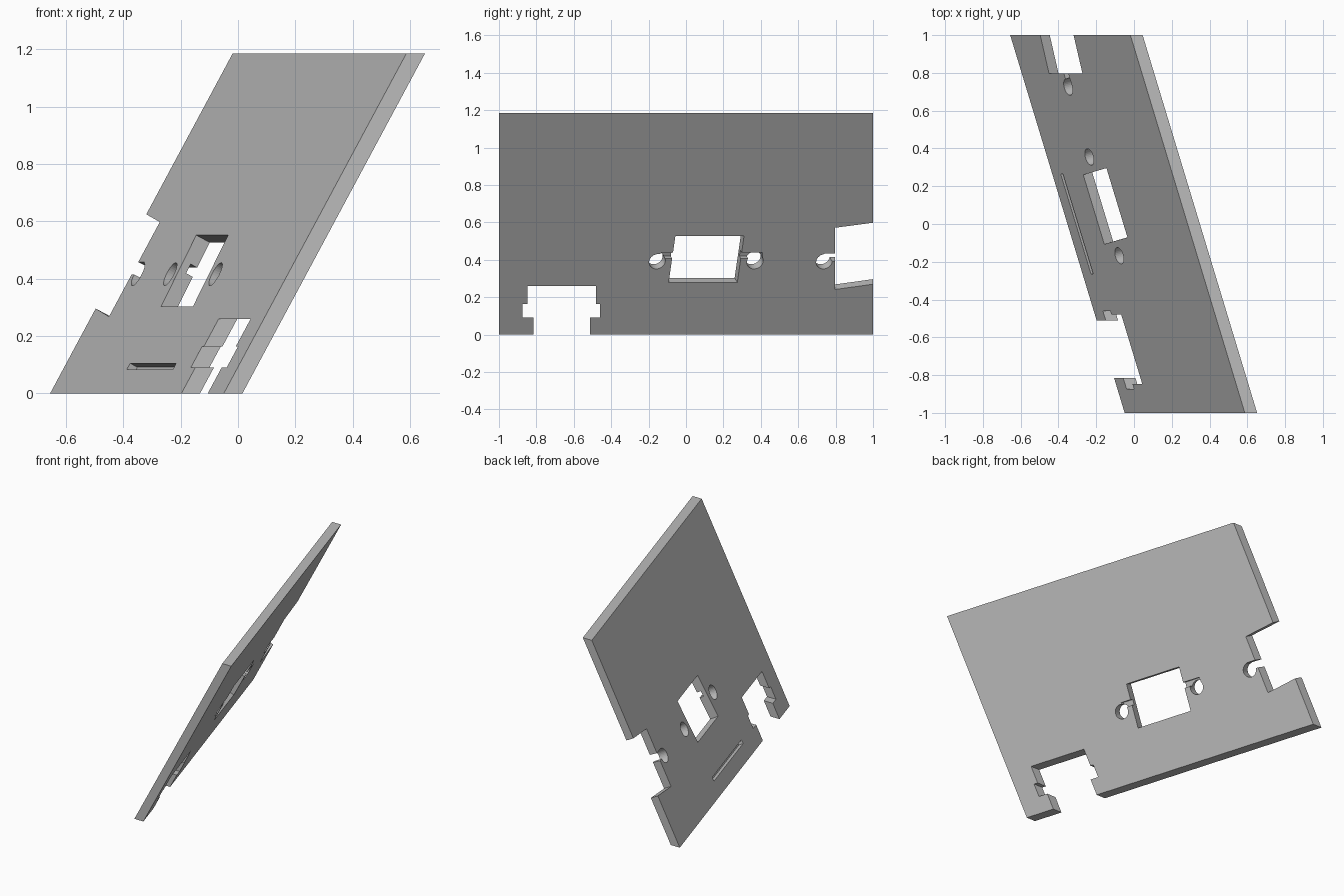
import bpy, bmesh, math
from mathutils import Vector

cube = bpy.data.objects.get("Cube")
if cube:
    bpy.data.objects.remove(cube, do_unlink=True)

# Slanted sheet: x rises with z and falls with y
SLOPE_Y, SLOPE_Z, START_X, THICK = -0.303, 0.537, -0.3525, 0.065
ALONG_X = Vector((1, 0, 0))
NORMAL = Vector((1, -SLOPE_Y, -SLOPE_Z)).normalized()
NOTCH_DIR = Vector((1, 0, -SLOPE_Z)).normalized()
ACROSS = Vector((SLOPE_Y, 1, 0)).normalized()
UP = NORMAL.cross(ACROSS)


def on_sheet(y, z):
    return Vector((START_X + SLOPE_Y * y + SLOPE_Z * z, y, z))


def circle(y, z, radius, sides=32):
    angles = [2 * math.pi * i / sides for i in range(sides)]
    return [on_sheet(y, z) + radius * (math.cos(a) * ACROSS + math.sin(a) * UP)
            for a in angles]


def prism(name, points, direction, start, end):
    """Extrude a closed outline along a direction."""
    bm = bmesh.new()
    near = [bm.verts.new(p + direction * start) for p in points]
    far = [bm.verts.new(p + direction * end) for p in points]
    bm.faces.new(near)
    bm.faces.new(far)
    for i in range(len(points)):
        j = (i + 1) % len(points)
        bm.faces.new((near[i], near[j], far[j], far[i]))
    bmesh.ops.recalc_face_normals(bm, faces=bm.faces)
    mesh = bpy.data.meshes.new(name)
    bm.to_mesh(mesh)
    bm.free()
    obj = bpy.data.objects.new(name, mesh)
    bpy.context.scene.collection.objects.link(obj)
    return obj


def outline(*pairs):
    return [on_sheet(y, z) for y, z in pairs]


def box(y0, y1, z0, z1):
    return outline((y0, z0), (y1, z0), (y1, z1), (y0, z1))


# Main panel
panel = prism("slanted_panel", box(-1, 1, 0, 1.185), ALONG_X, 0, THICK)

cutters = []


def cut(name, points, direction=NORMAL, start=-0.1, end=0.15):
    cutters.append(prism(name, points, direction, start, end))


# Stepped notch in the bottom edge
cut("bottom_notch", outline(
    (-0.815, -0.1), (-0.815, 0.09), (-0.873, 0.09), (-0.873, 0.163),
    (-0.848, 0.163), (-0.848, 0.26), (-0.48, 0.26), (-0.48, 0.163),
    (-0.46, 0.163), (-0.46, 0.09), (-0.512, 0.09), (-0.512, -0.1)), ALONG_X)

# Notch in the back edge
cut("edge_notch", outline(
    (0.797, 0.268), (1.1, 0.31), (1.1, 0.638), (0.797, 0.598)), NOTCH_DIR)

# Central window
cut("window", outline(
    (-0.107, 0.303), (0.26, 0.303), (0.296, 0.552), (-0.071, 0.552)))

# Round holes
for i, y in enumerate((-0.168, 0.355, 0.725)):
    cut(f"round_hole_{i}", circle(y, 0.416, 0.045))

# Small channels from the holes to the openings
cut("channel_front", box(-0.15, -0.03, 0.432, 0.464), start=0.028)
cut("channel_middle", box(0.22, 0.395, 0.432, 0.464), start=0.028)
cut("channel_back", box(0.725, 0.85, 0.415, 0.458))

# Shallow groove near the bottom
cut("groove", box(-0.265, 0.265, 0.083, 0.105), end=0.03)

for cutter in cutters:
    cutter.hide_render = True
    mod = panel.modifiers.new(cutter.name, 'BOOLEAN')
    mod.operation = 'DIFFERENCE'
    mod.solver = 'EXACT'
    mod.object = cutter

# Bake the cuts and drop the cutters
bpy.context.view_layer.update()
depsgraph = bpy.context.evaluated_depsgraph_get()
baked = bpy.data.meshes.new_from_object(panel.evaluated_get(depsgraph))
panel.modifiers.clear()
panel.data = baked
for cutter in cutters:
    bpy.data.objects.remove(cutter, do_unlink=True)

# Colour
grey = bpy.data.materials.new("plain_grey")
grey.use_nodes = True
colour = (0.5, 0.5, 0.5, 1)
grey.diffuse_color = colour
grey.node_tree.nodes["Principled BSDF"].inputs["Base Color"].default_value = colour
panel.data.materials.clear()
panel.data.materials.append(grey)
